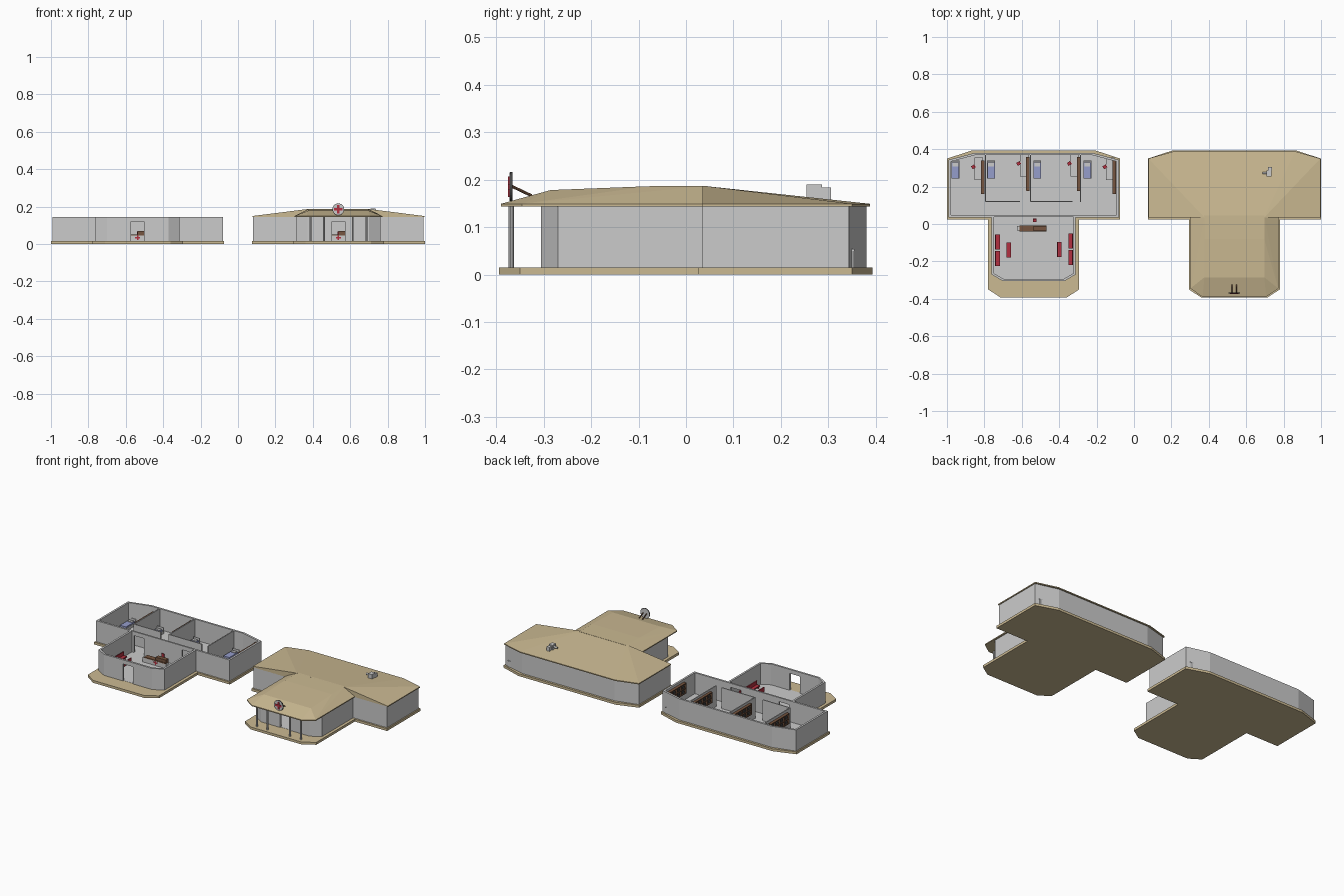
import bpy, bmesh
from math import radians
from mathutils import Matrix, Vector

old = bpy.data.objects.get("Cube")
if old:
    bpy.data.objects.remove(old, do_unlink=True)


def material(name, r, g, b):
    m = bpy.data.materials.new(name)
    m.use_nodes = True
    m.diffuse_color = (r, g, b, 1)
    m.node_tree.nodes["Principled BSDF"].inputs["Base Color"].default_value = (r, g, b, 1)
    return m


TAN = material("sand tan", 0.6, 0.49, 0.29)
GREY = material("plaster grey", 0.6, 0.6, 0.6)
BROWN = material("wood brown", 0.18, 0.09, 0.05)
RED = material("signal red", 0.45, 0.03, 0.05)
BLUE = material("blanket blue", 0.3, 0.34, 0.6)
DARK = material("dark metal", 0.06, 0.06, 0.06)

BASE, DOOR, TOP = 0.015, 0.12, 0.145


def finish(bm, name, mat, cx=0):
    bmesh.ops.recalc_face_normals(bm, faces=bm.faces)
    mesh = bpy.data.meshes.new(name)
    bm.to_mesh(mesh)
    bm.free()
    ob = bpy.data.objects.new(name, mesh)
    ob.location.x = cx
    mesh.materials.append(mat)
    bpy.context.collection.objects.link(ob)
    return ob


def boxes(name, mat, cx, items):
    """One object from (centre, size, turn about z in degrees) boxes."""
    bm = bmesh.new()
    for centre, size, turn in items:
        bmesh.ops.create_cube(bm, size=1, matrix=Matrix.Translation(centre)
                              @ Matrix.Rotation(radians(turn), 4, 'Z')
                              @ Matrix.Diagonal((*size, 1)))
    return finish(bm, name, mat, cx)


def rod(name, mat, cx, ends, radius, sides=10):
    bm = bmesh.new()
    for a, b in ends:
        a, b = Vector(a), Vector(b)
        turn = (b - a).to_track_quat('Z', 'Y').to_matrix().to_4x4()
        bmesh.ops.create_cone(bm, cap_ends=True, segments=sides, radius1=radius,
                              radius2=radius, depth=(b - a).length,
                              matrix=Matrix.Translation((a + b) / 2) @ turn)
    return finish(bm, name, mat, cx)


def mirrored(half):
    return half + [(-x, y) for x, y in reversed(half)]


def slab(name, mat, cx, outline, z0, z1):
    bm = bmesh.new()
    face = bm.faces.new([bm.verts.new((x, y, z0)) for x, y in outline])
    up = bmesh.ops.extrude_face_region(bm, geom=[face])["geom"]
    bmesh.ops.translate(bm, vec=(0, 0, z1 - z0),
                        verts=[v for v in up if isinstance(v, bmesh.types.BMVert)])
    return finish(bm, name, mat, cx)


def walls(name, cx, path, doors, closed, thick):
    """Upright ribbon along a path; listed edges get a door opening."""
    bm = bmesh.new()
    rows = [[bm.verts.new((x, y, z)) for x, y in path] for z in (BASE, DOOR, TOP)]
    count = len(path)
    for i in range(count if closed else count - 1):
        j = (i + 1) % count
        for r in range(2):
            if r == 0 and i in doors:
                continue
            bm.faces.new([rows[r][i], rows[r][j], rows[r + 1][j], rows[r + 1][i]])
    loose = [v for v in bm.verts if not v.link_faces]
    bmesh.ops.delete(bm, geom=loose, context='VERTS')
    mesh = bpy.data.meshes.new(name)
    bm.to_mesh(mesh)
    bm.free()
    mesh.materials.append(GREY)
    ob = bpy.data.objects.new(name, mesh)
    ob.location.x = cx
    bpy.context.collection.objects.link(ob)
    mod = ob.modifiers.new("thickness", 'SOLIDIFY')
    mod.thickness, mod.offset, mod.use_even_offset = thick, -1, True
    return ob


def cross(name, cx, x, y, z, size):
    boxes(name, RED, cx, [((x, y, z), (size, 0.004, size / 3.5), 0),
                          ((x, y, z), (size / 3.5, 0.0042, size), 0)])


SLAB = [(0.175, -0.394), (0.243, -0.35), (0.243, 0.025),
        (0.4625, 0.025), (0.4625, 0.35), (0.33, 0.393)]
WALL = [(0.035, -0.305), (0.165, -0.305), (0.225, -0.27), (0.225, 0.035),
        (0.455, 0.035), (0.455, 0.343), (0.315, 0.38)]


def building(side, cx):
    # Shell: footing, floor, outer walls, inner walls
    slab(side + "_footing", TAN, cx, mirrored(SLAB), 0, BASE)
    slab(side + "_floor", GREY, cx, mirrored([(x * 0.985, y * 0.985) for x, y in WALL]),
         BASE - 0.002, BASE + 0.001)
    outline = mirrored(WALL)
    walls(side + "_outer_wall", cx, outline, [len(outline) - 1], True, 0.012)
    walls(side + "_dividing_wall", cx,
          [(x, 0.037) for x in (-0.224, -0.2, -0.13, 0.13, 0.2, 0.224)], [1, 3], False, 0.01)
    mid = (BASE + TOP) / 2
    tall = TOP - BASE
    boxes(side + "_partitions", GREY, cx,
          [((x, 0.246, mid), (0.006, 0.255, tall), 0) for x in (-0.257, -0.017, 0.25)]
          + [((-0.165, 0.12, mid), (0.184, 0.006, tall), 0),
             ((0.095, 0.12, mid), (0.224, 0.006, tall), 0)])

    # Ward beds
    beds = (-0.418, -0.228, 0.019, 0.287)
    boxes(side + "_bed_frames", GREY, cx,
          [((x, 0.29, 0.024), (0.042, 0.096, 0.018), 0) for x in beds]
          + [((x, 0.337, 0.034), (0.042, 0.004, 0.038), 0) for x in beds])
    boxes(side + "_blankets", BLUE, cx,
          [((x, 0.286, 0.037), (0.04, 0.086, 0.009), 0) for x in beds])
    boxes(side + "_pillows", GREY, cx,
          [((x, 0.317, 0.043), (0.03, 0.018, 0.006), 0) for x in beds])

    # Shelves, worktables and stools beside each partition
    shelves = ((-0.273, 0.25), (-0.031, 0.268), (0.24, 0.268), (0.43, 0.25))
    wood, dark, tables, stools = [], [], [], []
    for x, y in shelves:
        wood += [((x, y, z), (0.018, 0.18, 0.005), 0) for z in (0.07, 0.1, 0.13)]
        wood += [((x, y + k * 0.044, 0.1), (0.017, 0.005, 0.062), 0) for k in range(-2, 3)]
        wood.append(((x + 0.007, y, 0.1), (0.004, 0.178, 0.06), 0))
        dark += [((x, y + k * 0.044 + 0.02, z), (0.01, 0.02, 0.016), 0)
                 for k in range(-2, 2) for z in (0.08, 0.11)]
        tables += [((x - 0.02, y + 0.045, 0.052), (0.045, 0.12, 0.004), 0)]
        tables += [((x - 0.02, y + 0.045 + s * 0.057, 0.033), (0.04, 0.004, 0.036), 0)
                   for s in (-1, 1)]
        stools.append(((x - 0.05, y + 0.055, 0.04), (0.018, 0.018, 0.005), 30))
        stools.append(((x - 0.042, y + 0.06, 0.052), (0.004, 0.018, 0.02), 30))
        rod(side + "_stool_leg", DARK, cx,
            [((x - 0.05, y + 0.055, BASE), (x - 0.05, y + 0.055, 0.038))], 0.003, 6)
    boxes(side + "_shelves", BROWN, cx, wood)
    boxes(side + "_shelf_supplies", DARK, cx, dark)
    boxes(side + "_worktables", GREY, cx, tables)
    boxes(side + "_stool_seats", RED, cx, stools)

    # Waiting room benches with backs toward the side walls
    seats = []
    for x, y, back in ((-0.193, -0.097, -1), (-0.193, -0.185, -1), (-0.134, -0.14, 1),
                       (0.138, -0.137, -1), (0.197, -0.092, 1), (0.197, -0.18, 1)):
        seats += [((x, y, 0.031), (0.024, 0.08, 0.006), 0),
                  ((x + back * 0.011, y, 0.044), (0.004, 0.08, 0.026), 0)]
        seats += [((x, y + s * 0.03, 0.022), (0.018, 0.004, 0.014), 0) for s in (-1, 1)]
    boxes(side + "_benches", RED, cx, seats)

    # Reception desk with a cross on the front, and its chair
    boxes(side + "_desk_body", GREY, cx, [((-0.01, -0.024, 0.03), (0.16, 0.024, 0.03), 0)])
    boxes(side + "_desk_top", BROWN, cx, [((-0.003, -0.024, 0.048), (0.145, 0.032, 0.006), 0),
                                          ((0.035, -0.024, 0.06), (0.07, 0.026, 0.018), 0)])
    cross(side + "_desk_cross", cx, 0, -0.037, 0.034, 0.026)
    boxes(side + "_desk_chair", RED, cx, [((0.005, 0.02, 0.038), (0.018, 0.016, 0.005), 0),
                                          ((0.005, 0.027, 0.055), (0.018, 0.004, 0.025), 0)])


def roof(name, cx, eaves, peaks):
    bm = bmesh.new()
    for x, y in eaves:
        for z in (0.143, 0.149):
            bm.verts.new((x, y, z))
    for x, y, z in peaks:
        for s in (-1, 1):
            bm.verts.new((s * x, y, z))
    hull = bmesh.ops.convex_hull(bm, input=bm.verts)
    spare = [g for g in hull["geom_interior"] if isinstance(g, bmesh.types.BMVert)]
    bmesh.ops.delete(bm, geom=spare, context='VERTS')
    return finish(bm, name, TAN, cx)


LEFT, RIGHT = 0.5365, -0.5365
building("open", RIGHT)
building("roofed", LEFT)

# Roof: a wide rear wing and a hipped front wing
roof("rear_roof", LEFT, mirrored([(0.46, 0.035), (0.46, 0.35), (0.325, 0.388)]),
     [(0.16, 0.035, 0.187)])
roof("front_roof", LEFT, mirrored([(0.17, -0.39), (0.235, -0.345), (0.235, 0.045)]),
     [(0.16, -0.285, 0.178), (0.16, -0.08, 0.186), (0.16, 0.045, 0.187)])

# Porch posts
rod("porch_posts", GREY, LEFT,
    [((x, -0.368, BASE), (x, -0.368, 0.146)) for x in (-0.15, -0.077, 0.077, 0.15)], 0.0055)

# Round roof sign with braces
rod("sign_disc", GREY, LEFT, [((0, -0.366, 0.185), (0, -0.372, 0.185))], 0.03, 32)
rod("sign_rim", DARK, LEFT, [((0, -0.366, 0.185), (0, -0.3705, 0.185))], 0.0315, 32)
cross("sign_cross", LEFT, 0, -0.3725, 0.185, 0.044)
rod("sign_braces", BROWN, LEFT,
    [((x, -0.367, 0.186), (x, -0.325, 0.166)) for x in (-0.012, 0.012)], 0.003, 8)

# Rooftop ventilation unit
boxes("vent_unit", GREY, LEFT, [((0.186, 0.27, 0.17), (0.026, 0.032, 0.04), 0),
                                ((0.19, 0.295, 0.167), (0.02, 0.02, 0.032), 0)])
rod("vent_pipe", GREY, LEFT, [((0.175, 0.272, 0.176), (0.15, 0.272, 0.176))], 0.006, 12)
